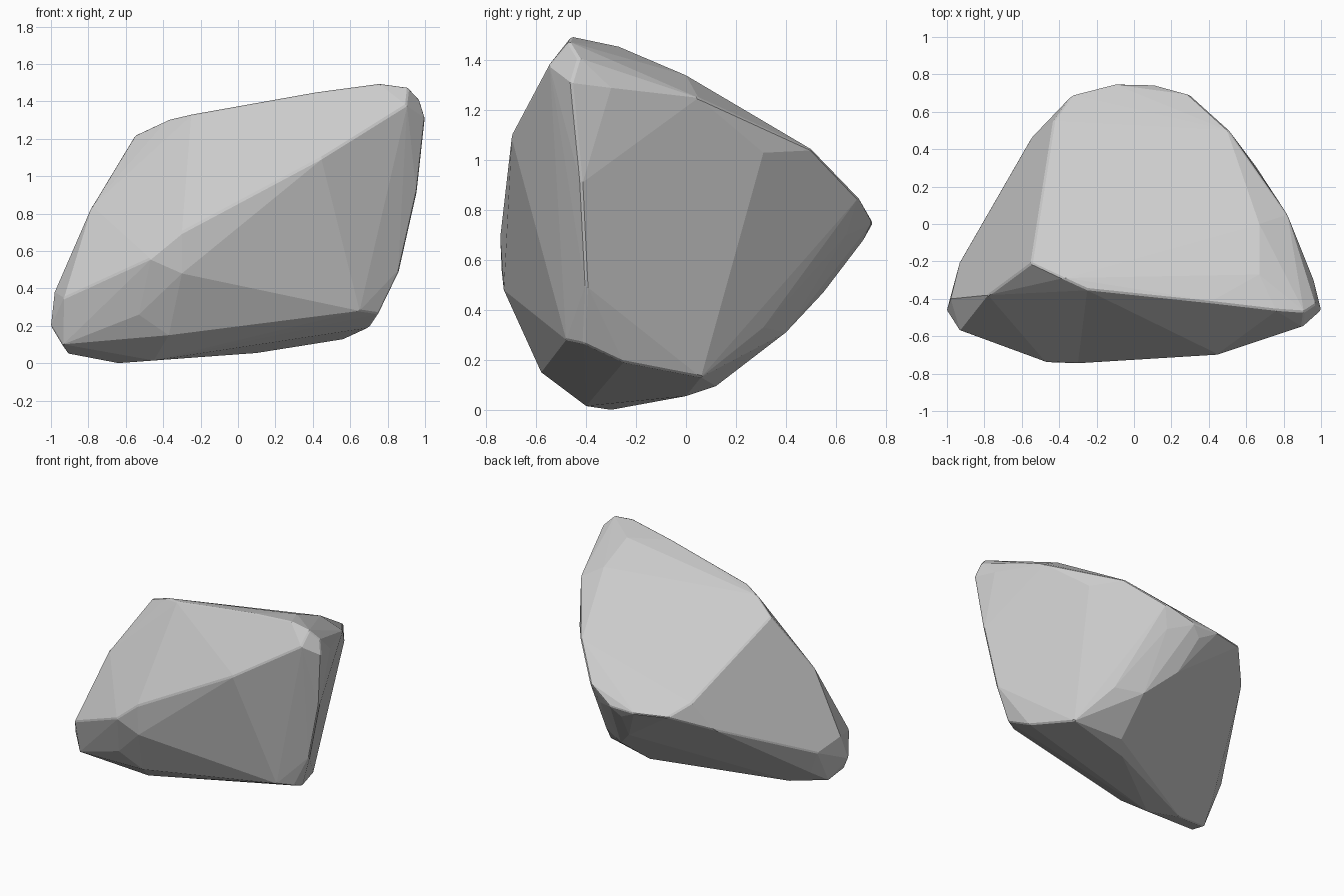
import bpy, bmesh, math

# Corner points of the boulder, grouped by region
regions = {
    # high front ridge and its rounded right tip
    "ridge": [(-.55, -.21, 1.22), (-.38, -.29, 1.3), (-.25, -.35, 1.33), (.42, -.42, 1.45),
              (.76, -.46, 1.495), (.91, -.47, 1.475), (.97, -.43, 1.41), (1, -.46, 1.31), (.9, -.55, 1.38)],
    # bulging front edge and lower front
    "front": [(-.47, -.74, .56), (-.3, -.745, .7), (.45, -.7, 1.1), (-.3, -.73, .48),
              (-.53, -.63, .26), (-.37, -.58, .15), (.65, -.48, .28), (.75, -.41, .265)],
    # low left tip
    "left_tip": [(-.93, -.57, .35), (-.98, -.4, .38), (-1, -.46, .2), (-.94, -.5, .1),
                 (-.91, -.36, .05), (-.93, -.2, .32), (-.86, -.22, .15), (-.78, -.38, .84)],
    # underside
    "base": [(-.65, -.3, 0), (-.45, -.4, .015), (.1, 0, .055),
             (.21, .12, .095), (.57, .06, .13), (.7, -.25, .19)],
    # bulging edge down the right side
    "right_edge": [(.955, -.42, .9), (.865, -.4, .5)],
    # right rim of the sloping top and the facet below it
    "right_rim": [(.67, -.27, 1.455), (.67, 0, 1.34), (.96, -.3, 1.29), (.82, .05, 1.25),
                  (.5, .51, 1.04), (.3, .69, .85), (.65, .31, 1.03), (.43, .31, .33), (.25, .64, .7)],
    # rear point, its undercut and the rear left corner
    "rear": [(.1, .745, .75), (-.1, .75, .75), (.25, .4, .31), (.08, .55, .47), (.03, .71, .68),
             (-.33, .69, .76), (-.43, .55, .84), (-.55, .46, .64)],
}

bm = bmesh.new()
for pts in regions.values():
    for p in pts:
        bm.verts.new(p)

# Wrap the points in a hull and merge nearly flat facets
bmesh.ops.convex_hull(bm, input=bm.verts[:])
loose = [v for v in bm.verts if not v.link_faces]
bmesh.ops.delete(bm, geom=loose, context='VERTS')
bmesh.ops.dissolve_limit(bm, angle_limit=math.radians(2), verts=bm.verts[:], edges=bm.edges[:])
bmesh.ops.recalc_face_normals(bm, faces=bm.faces[:])

mesh = bpy.data.meshes.new("boulder")
bm.to_mesh(mesh)
bm.free()
boulder = bpy.data.objects.new("boulder", mesh)
bpy.context.collection.objects.link(boulder)

# Slightly worn edges
bevel = boulder.modifiers.new("worn_edges", 'BEVEL')
bevel.width = 0.008
bevel.segments = 1
bevel.limit_method = 'ANGLE'
bevel.angle_limit = math.radians(40)
